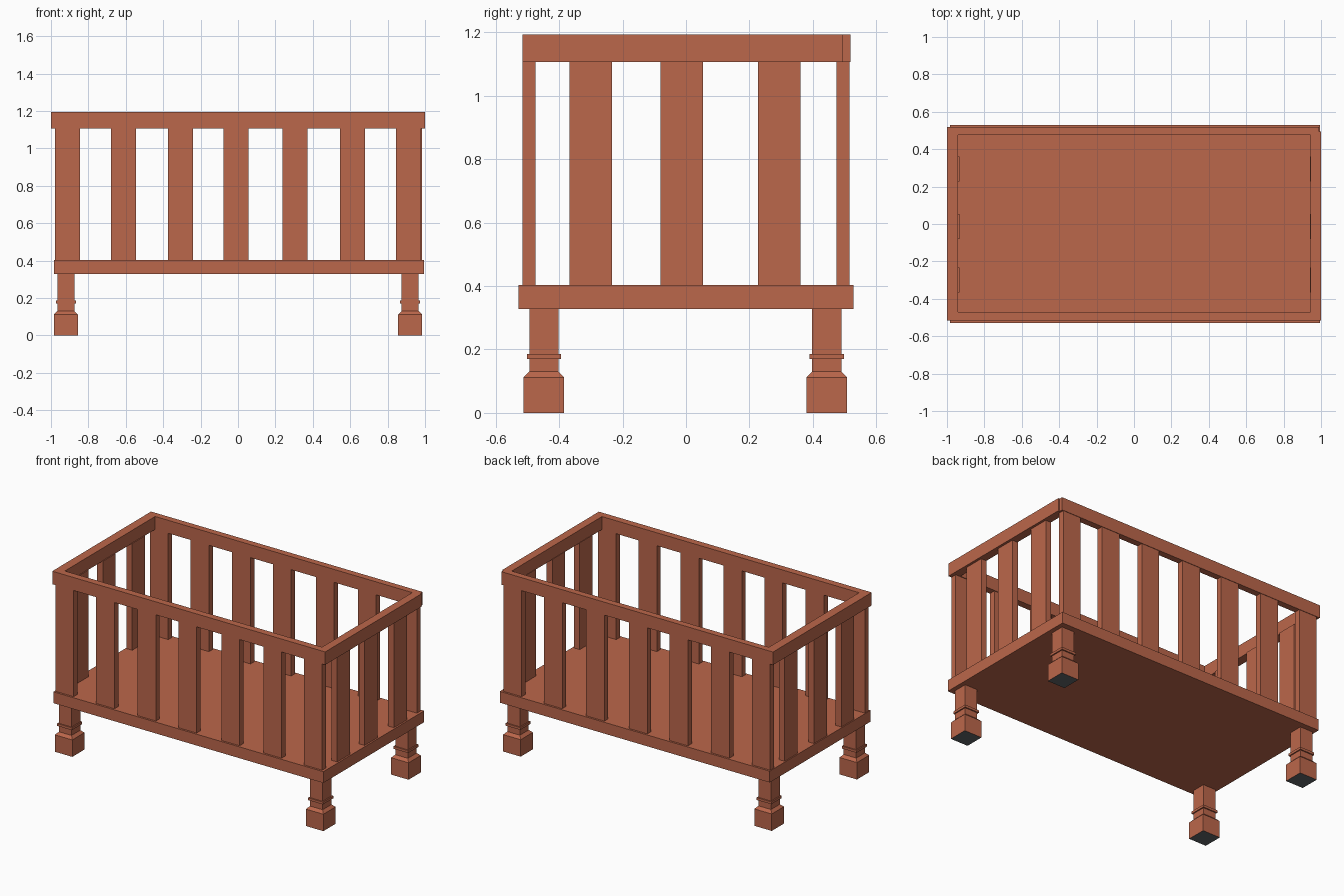
import bpy, bmesh

if "Cube" in bpy.data.objects:
    bpy.data.objects.remove(bpy.data.objects["Cube"])

wood = bpy.data.materials.new("wood")
wood.diffuse_color = (0.5, 0.135, 0.07, 1)
wood.use_nodes = True
wood.node_tree.nodes["Principled BSDF"].inputs["Base Color"].default_value = wood.diffuse_color
grey = bpy.data.materials.new("foot_underside")
grey.diffuse_color = (0.12, 0.13, 0.14, 1)
grey.use_nodes = True
grey.node_tree.nodes["Principled BSDF"].inputs["Base Color"].default_value = grey.diffuse_color


def finish(name, bm):
    bmesh.ops.recalc_face_normals(bm, faces=bm.faces[:])
    me = bpy.data.meshes.new(name)
    bm.to_mesh(me)
    bm.free()
    me.materials.append(wood)
    ob = bpy.data.objects.new(name, me)
    bpy.context.collection.objects.link(ob)
    return ob


def box(name, x0, x1, y0, y1, z0, z1):
    bm = bmesh.new()
    bmesh.ops.create_cube(bm, size=1)
    for v in bm.verts:
        v.co = (x1 if v.co.x > 0 else x0,
                y1 if v.co.y > 0 else y0,
                z1 if v.co.z > 0 else z0)
    return finish(name, bm)


def square_leg(name, x, y, profile):
    # stacked square sections, given as (half width, height)
    bm = bmesh.new()
    rings = [[bm.verts.new((x + sx * r, y + sy * r, z))
              for sx, sy in ((-1, -1), (1, -1), (1, 1), (-1, 1))]
             for r, z in profile]
    for a, b in zip(rings, rings[1:]):
        for i in range(4):
            j = (i + 1) % 4
            bm.faces.new((a[i], a[j], b[j], b[i]))
    bottom = bm.faces.new(rings[0][::-1])
    bm.faces.new(rings[-1])
    bottom.material_index = 1
    ob = finish(name, bm)
    ob.data.materials.append(grey)
    return ob


# Bed base
box("base", -0.983, 0.995, -0.528, 0.528, 0.328, 0.403)

# Turned-block legs: foot, shoulder, neck, collar, post
leg_profile = [(0.064, 0), (0.064, 0.112), (0.046, 0.13), (0.046, 0.17),
               (0.054, 0.17), (0.054, 0.186), (0.046, 0.186), (0.046, 0.33)]
for sx, side in ((-1, "left"), (1, "right")):
    for y, end in ((-0.448, "front"), (0.444, "back")):
        square_leg(f"{end}_{side}_leg", sx * 0.92, y, leg_profile)

# Slats along the front and back
for i, x in enumerate((-0.911, -0.612, -0.308, -0.01, 0.305, 0.613, 0.911)):
    for y, end in ((-0.495, "front"), (0.495, "back")):
        box(f"{end}_slat_{i + 1}", x - 0.067, x + 0.067,
            y - 0.02, y + 0.02, 0.40, 1.11)

# Slats at the two ends
for i, y in enumerate((-0.3, -0.013, 0.294)):
    for x, side in ((-0.955, "left"), (0.963, "right")):
        box(f"{side}_slat_{i + 1}", x - 0.021, x + 0.021,
            y - 0.067, y + 0.067, 0.40, 1.11)

# Top rails, butted at the corners
box("front_rail", -1, 1, -0.516, -0.47, 1.107, 1.193)
box("back_rail", -1, 0.99, 0.475, 0.518, 1.107, 1.193)
box("left_rail", -1, -0.94, -0.47, 0.475, 1.107, 1.193)
box("right_rail", 0.945, 1, -0.47, 0.495, 1.107, 1.193)
